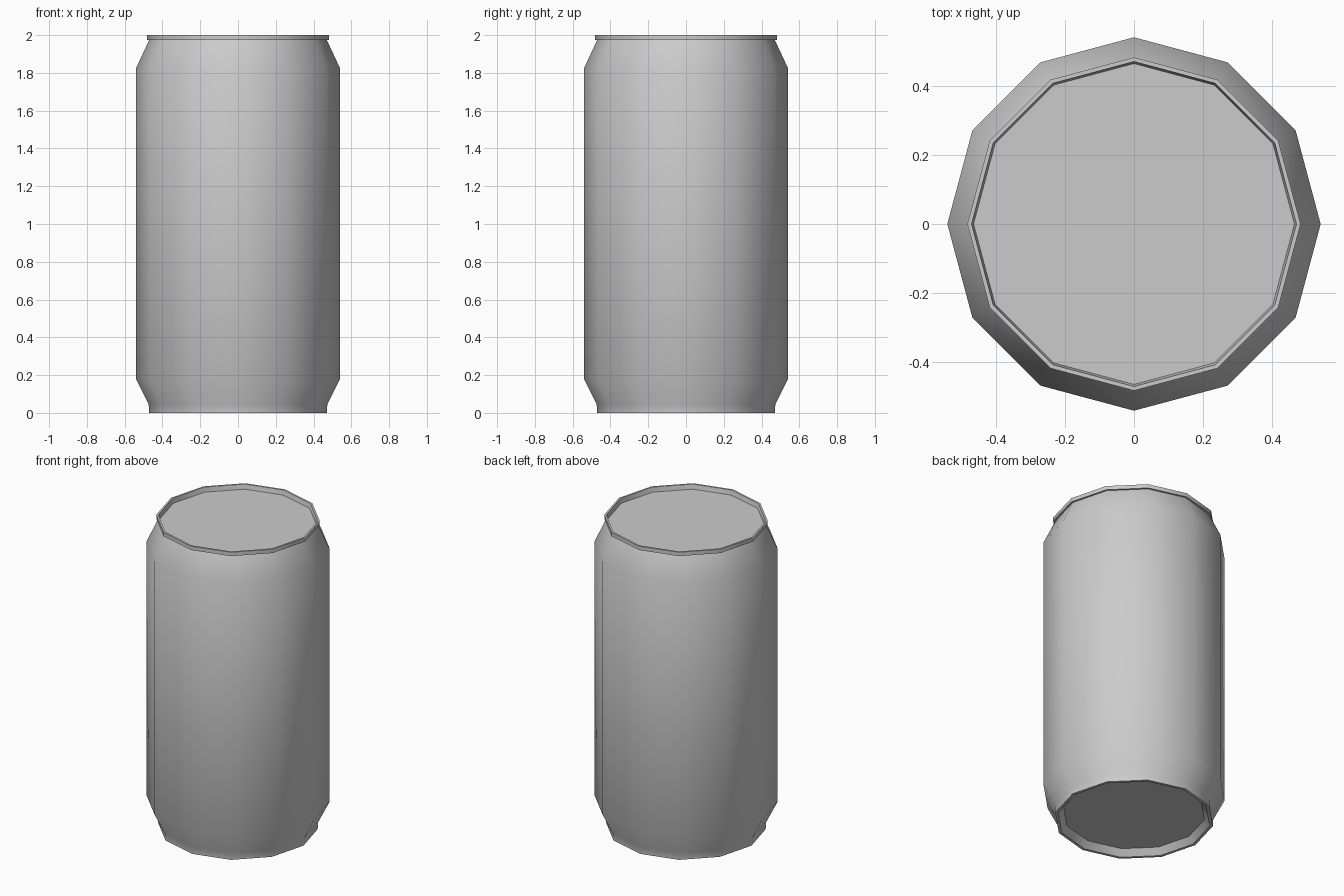
import bpy, bmesh
from math import cos, sin, pi, radians

if "Cube" in bpy.data.objects:
    bpy.data.objects.remove(bpy.data.objects["Cube"])

SIDES = 12


def lathe(name, profile, cap_end=False, cap_up=True):
    """Spin (radius, z) points around z into a 12-sided shell."""
    bm = bmesh.new()
    rings = [[bm.verts.new((r * cos(2 * pi * i / SIDES), r * sin(2 * pi * i / SIDES), z))
              for i in range(SIDES)] for r, z in profile]
    for a, b in zip(rings, rings[1:]):
        for i in range(SIDES):
            j = (i + 1) % SIDES
            bm.faces.new((a[i], a[j], b[j], b[i]))
    if cap_end:
        bm.faces.new(rings[-1] if cap_up else rings[-1][::-1])
    mesh = bpy.data.meshes.new(name)
    bm.to_mesh(mesh)
    bm.free()
    obj = bpy.data.objects.new(name, mesh)
    bpy.context.collection.objects.link(obj)
    bpy.ops.object.select_all(action='DESELECT')
    obj.select_set(True)
    bpy.context.view_layer.objects.active = obj
    bpy.ops.object.shade_smooth_by_angle(angle=radians(40))
    return obj


# Side wall with tapered foot and shoulder
lathe("can_body", [(0.47, 0), (0.473, 0.045), (0.54, 0.18), (0.54, 1.825), (0.47, 1.975)])

# Rolled rim and recessed lid
lathe("rim_and_lid", [(0.47, 1.975), (0.482, 1.975), (0.482, 2.0), (0.47, 2.0),
                      (0.464, 1.97)], cap_end=True)

# Standing ring and recessed base, wound so the normals face down
base = lathe("base", [(0.47, 0), (0.452, 0), (0.42, 0.04)], cap_end=True, cap_up=False)
bm = bmesh.new()
bm.from_mesh(base.data)
for f in bm.faces:
    if f.normal.z > 0:
        f.normal_flip()
bm.to_mesh(base.data)
bm.free()
